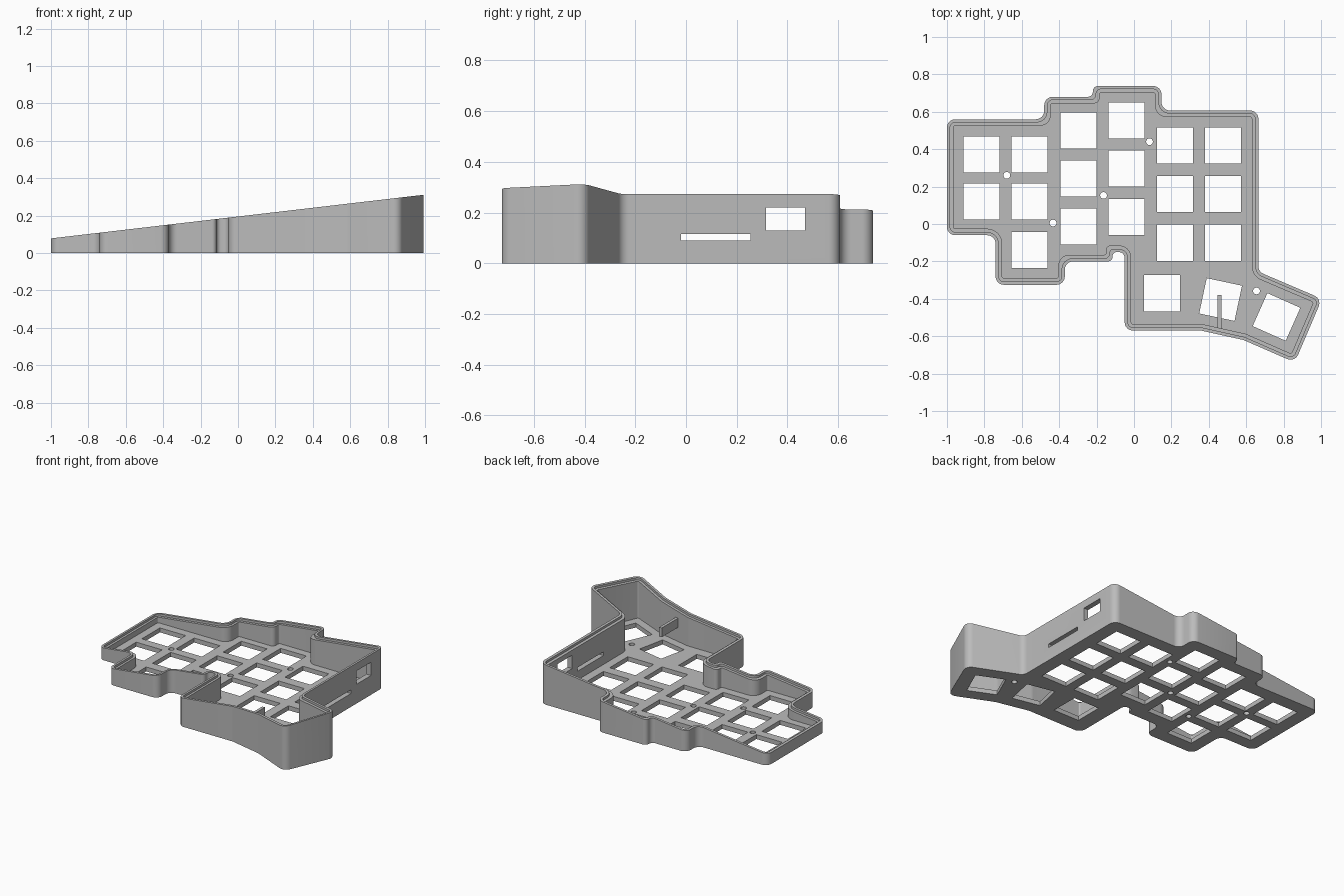
import bpy, bmesh, math
from mathutils import Vector, Matrix

if "Cube" in bpy.data.objects:
    bpy.data.objects.remove(bpy.data.objects["Cube"], do_unlink=True)

FLOOR, WALL, LIP, STEP = 0.03, 0.035, 0.017, 0.015
RADIUS, SEGS, KEY = 0.045, 8, 0.193

# Corners of the case, counter-clockwise
OUTLINE = [(-1, -.06), (-.74, -.06), (-.74, -.325), (-.37, -.325), (-.37, -.2),
           (-.115, -.2), (-.115, -.15), (-.05, -.15), (-.05, -.57), (.36, -.57),
           (.585, -.62), (.86, -.74), (1.005, -.4), (.665, -.255), (.665, .607),
           (.147, .607), (.147, .738), (-.22, .738), (-.22, .68), (-.48, .68),
           (-.48, .56), (-1, .56)]

grey = bpy.data.materials.new("plain_grey")
grey.use_nodes = True
grey.diffuse_color = (0.5, 0.5, 0.5, 1)
grey.node_tree.nodes["Principled BSDF"].inputs["Base Color"].default_value = (0.5, 0.5, 0.5, 1)


def make_object(name, bm):
    bmesh.ops.recalc_face_normals(bm, faces=bm.faces)
    mesh = bpy.data.meshes.new(name)
    bm.to_mesh(mesh)
    bm.free()
    mesh.materials.append(grey)
    obj = bpy.data.objects.new(name, mesh)
    bpy.context.collection.objects.link(obj)
    return obj


def add_box(bm, lo, hi, turn=0):
    lo, hi = Vector(lo), Vector(hi)
    bmesh.ops.create_cube(bm, size=1, matrix=Matrix.Translation((lo + hi) / 2)
                          @ Matrix.Rotation(math.radians(turn), 4, "Z")
                          @ Matrix.Diagonal((*(hi - lo), 1)))


def inset_corners(d):
    """Move every edge of the outline inward by d."""
    pts = [Vector(p) for p in OUTLINE]
    out = []
    for i, p in enumerate(pts):
        a = (p - pts[i - 1]).normalized()
        b = (pts[(i + 1) % len(pts)] - p).normalized()
        na, nb = Vector((-a.y, a.x)), Vector((-b.y, b.x))
        out.append(p + (na + nb) * d / (1 + na.dot(nb)))
    return out


def rounded_loop(d):
    """Inset outline with an arc at each corner; same point count for every d."""
    pts = inset_corners(d)
    loop = []
    for i, p in enumerate(pts):
        before, after = pts[i - 1] - p, pts[(i + 1) % len(pts)] - p
        u, v = before.normalized(), after.normalized()
        convex = u.cross(v) < 0
        r = max(RADIUS - d, 0.008) if convex else RADIUS + d
        half = u.angle(v) / 2
        t = min(r / math.tan(half), 0.48 * min(before.length, after.length))
        r = t * math.tan(half)
        centre = p + (u + v).normalized() * (r / math.sin(half))
        start = p + u * t - centre
        sweep = (math.pi - 2 * half) * (1 if convex else -1)
        for k in range(SEGS + 1):
            ang = sweep * k / SEGS
            c, s = math.cos(ang), math.sin(ang)
            loop.append(centre + Vector((start.x * c - start.y * s, start.x * s + start.y * c)))
    return loop


def rim(p):
    return 0.195 + 0.117 * p.x


# Case: wall section swept round the outline, with a sloping stepped rim
bm = bmesh.new()
section = [(0, lambda p: 0), (0, rim), (LIP, rim), (LIP, lambda p: rim(p) - STEP),
           (WALL, lambda p: rim(p) - STEP), (WALL, lambda p: FLOOR)]
rings = [[bm.verts.new((p.x, p.y, height(p))) for p in rounded_loop(d)] for d, height in section]
for low, high in zip(rings, rings[1:]):
    for i in range(len(low)):
        j = (i + 1) % len(low)
        bm.faces.new((low[i], low[j], high[j], high[i]))
bm.faces.new(rings[0])
bm.faces.new(rings[-1])
case = make_object("case", bm)

# Key openings: column x and row heights, then the turned thumb keys
COLUMNS = [(-.815, (.372, .12)), (-.559, (.372, .12, -.139)), (-.297, (.5, .243, -.013)),
           (-.04, (.553, .297, .037)), (.22, (.42, .16, -.1)), (.476, (.42, .16, -.1))]
keys = [(x, y, 0) for x, rows in COLUMNS for y in rows]
keys += [(.15, -.37, 0), (.463, -.404, -12), (.762, -.497, -24)]
bm = bmesh.new()
h = KEY / 2
for x, y, turn in keys:
    add_box(bm, (x - h, y - h, -.05), (x + h, y + h, FLOOR + .02), turn)

# Screw holes
for x, y in [(-.68, .26), (.083, .44), (-.163, .153), (-.433, .005), (.655, -.358)]:
    bmesh.ops.create_cone(bm, cap_ends=True, segments=24, radius1=.018, radius2=.018,
                          depth=.1, matrix=Matrix.Translation((x, y, 0)))

# Side slot and side port
add_box(bm, (.6, -.02, .09), (.7, .255, .115))
add_box(bm, (.6, .315, .13), (.7, .47, .22))
cutter = make_object("opening_cutter", bm)
cutter.hide_render = True

cut = case.modifiers.new("openings", "BOOLEAN")
cut.object, cut.operation, cut.solver = cutter, "DIFFERENCE", "EXACT"
bpy.context.view_layer.objects.active = case
case.select_set(True)
bpy.ops.object.modifier_apply(modifier=cut.name)
bpy.data.objects.remove(cutter, do_unlink=True)
bpy.ops.object.shade_smooth_by_angle(angle=math.radians(30))

# Support bar reaching inward from the front wall
bm = bmesh.new()
add_box(bm, (.447, -.575, .125), (.467, -.38, .187))
make_object("support_bar", bm)
